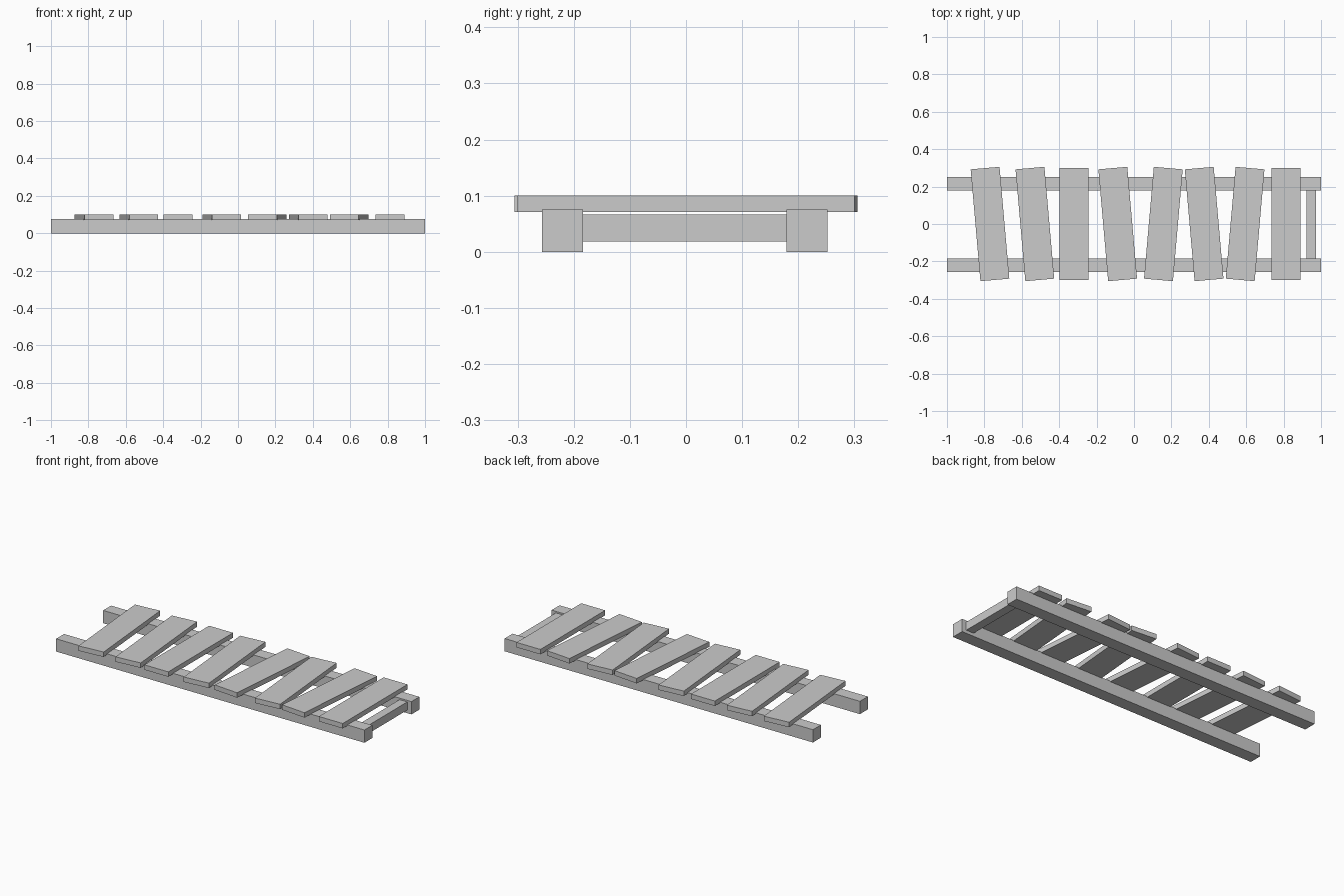
import bpy
import math

cube = bpy.data.objects.get("Cube")
if cube:
    bpy.data.objects.remove(cube, do_unlink=True)

GREY = (0.6, 0.6, 0.6, 1.0)
grey = bpy.data.materials.new("plain_grey")
grey.use_nodes = True
grey.diffuse_color = GREY
grey.node_tree.nodes["Principled BSDF"].inputs["Base Color"].default_value = GREY


def beam(name, centre, size, turn=0.0):
    """Box with flat faces, turned about z by degrees."""
    bpy.ops.mesh.primitive_cube_add(size=1, location=centre)
    obj = bpy.context.object
    obj.name = name
    obj.data.name = name
    obj.scale = size
    bpy.ops.object.transform_apply(location=False, rotation=False, scale=True)
    obj.rotation_euler.z = math.radians(turn)
    obj.data.materials.append(grey)
    return obj


# Two long rails
RAIL_HEIGHT = 0.075
for name, y in (("front_rail", -0.22), ("back_rail", 0.2155)):
    beam(name, (0, y, RAIL_HEIGHT / 2), (2, 0.0735, RAIL_HEIGHT))

# Crossbar between the rails at the left end
beam("end_crossbar", (0.948, -0.002, 0.042), (0.05, 0.364, 0.048))

# Loose planks across the rails: x position and tilt in degrees
planks = [(-0.77, 5), (-0.53, 5), (-0.32, 0), (-0.087, 5),
          (0.157, -5), (0.375, 5), (0.594, -5), (0.812, 0)]
for i, (x, tilt) in enumerate(planks, 1):
    beam(f"plank_{i}", (x, 0, 0.0855), (0.155, 0.6, 0.029), tilt)
